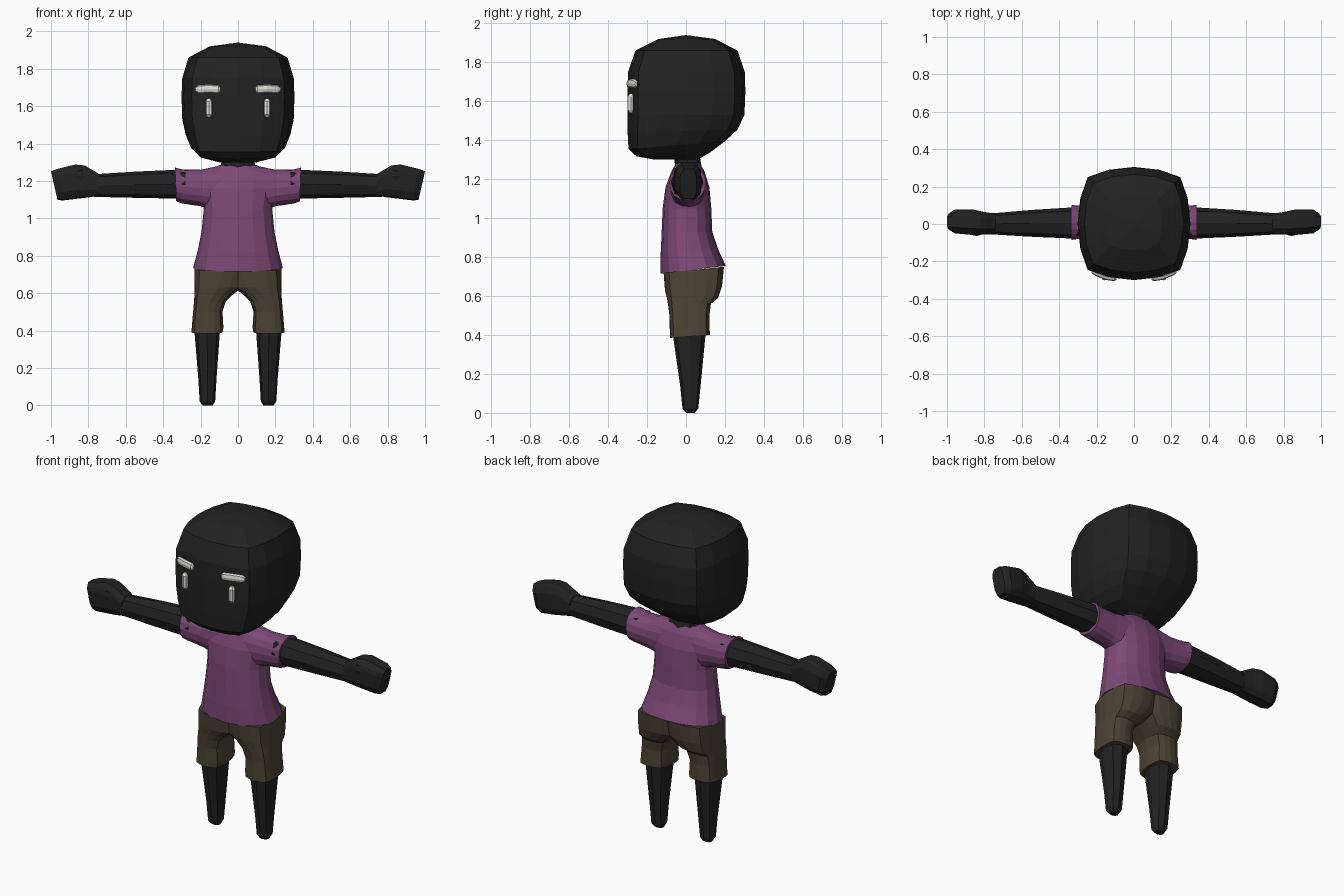
import bpy, bmesh


def material(name, rgb):
    m = bpy.data.materials.new(name)
    m.diffuse_color = (*rgb, 1)
    return m


BLACK = material("charcoal", (0.016, 0.016, 0.016))
PURPLE = material("plum", (0.205, 0.065, 0.185))
BROWN = material("dark_brown", (0.075, 0.056, 0.036))
WHITE = material("pale_grey", (0.72, 0.72, 0.69))


def section(corner):
    """Closed unit outline, built from one quarter turned four times."""
    pts = []
    for c, s in ((1, 0), (0, 1), (-1, 0), (0, -1)):
        pts += [(u * c - v * s, u * s + v * c) for u, v in corner]
    return pts


BOXY = section([(1, 0), (0.95, 0.45), (0.82, 0.82), (0.45, 0.95)])
ROUND = section([(1, 0), (0.93, 0.42), (0.74, 0.74), (0.42, 0.93)])
OCTA = section([(1, 0), (0.76, 0.76)])
BEVEL = section([(1, -0.5), (1, 0.5), (0.72, 0.9)])


def mix(a, b, t):
    return a + (b - a) * (t + 1) / 2


def ring_z(sec, x0, x1, y0, y1, z_front, z_back):
    """Horizontal ring, which may tilt between front and back."""
    return [(mix(x0, x1, u), mix(y0, y1, v), mix(z_front, z_back, v)) for u, v in sec]


def ring_x(sec, x_low, x_top, y0, y1, z0, z1):
    """Upright ring across a limb that runs along x."""
    return [(mix(x_low, x_top, v), mix(y0, y1, u), mix(z0, z1, v)) for u, v in sec]


def loft(name, rings, mat, mirror=False):
    bm = bmesh.new()
    rows = [[bm.verts.new(p) for p in r] for r in rings]
    n = len(rows[0])
    for a, b in zip(rows, rows[1:]):
        for i in range(n):
            j = (i + 1) % n
            bm.faces.new((a[i], a[j], b[j], b[i]))
    bm.faces.new(rows[0])
    bm.faces.new(rows[-1])
    bmesh.ops.remove_doubles(bm, verts=bm.verts, dist=0.0005)
    bmesh.ops.recalc_face_normals(bm, faces=bm.faces)
    mesh = bpy.data.meshes.new(name)
    bm.to_mesh(mesh)
    bm.free()
    mesh.materials.append(mat)
    ob = bpy.data.objects.new(name, mesh)
    bpy.context.collection.objects.link(ob)
    if mirror:
        ob.modifiers.new("mirror", "MIRROR").use_mirror_merge = False
    return ob


def centred(sec, rows):
    return [ring_z(sec, -hx, hx, *r) for hx, *r in rows]


# Head: rounded block, flat face, underside rising to the back
loft("head", centred(BOXY, [
    (0.10, -0.16, 0.06, 1.300, 1.300),
    (0.20, -0.255, 0.12, 1.318, 1.335),
    (0.25, -0.295, 0.20, 1.355, 1.395),
    (0.28, -0.30, 0.265, 1.44, 1.455),
    (0.298, -0.30, 0.30, 1.53, 1.53),
    (0.302, -0.30, 0.305, 1.65, 1.65),
    (0.298, -0.298, 0.302, 1.75, 1.75),
    (0.265, -0.26, 0.265, 1.86, 1.86),
    (0.15, -0.14, 0.15, 1.92, 1.92),
    (0.0, 0.0, 0.0, 1.94, 1.94)]), BLACK)

# Neck
loft("neck", centred(OCTA, [
    (0.10, -0.055, 0.085, 1.24, 1.24),
    (0.085, -0.06, 0.07, 1.32, 1.32)]), BLACK)

# Shirt body, flared hem longer behind
loft("shirt_body", centred(ROUND, [
    (0.24, -0.13, 0.205, 0.715, 0.755),
    (0.215, -0.13, 0.165, 0.82, 0.84),
    (0.195, -0.125, 0.135, 0.93, 0.93),
    (0.183, -0.12, 0.13, 1.05, 1.05),
    (0.20, -0.105, 0.12, 1.16, 1.16),
    (0.19, -0.075, 0.095, 1.24, 1.24),
    (0.10, -0.05, 0.07, 1.285, 1.285)]), PURPLE)

# Sleeves
loft("sleeve", [ring_x(ROUND, *r) for r in [
    (0.10, 0.08, -0.085, 0.10, 1.03, 1.285),
    (0.20, 0.20, -0.075, 0.095, 1.065, 1.26),
    (0.30, 0.30, -0.08, 0.098, 1.08, 1.262),
    (0.33, 0.337, -0.085, 0.102, 1.09, 1.272)]], PURPLE, True)

# Arms ending in mitten hands with a slanted tip
loft("arm", [ring_x(OCTA, *r) for r in [
    (0.28, 0.28, -0.08, 0.092, 1.105, 1.262),
    (0.55, 0.55, -0.068, 0.075, 1.11, 1.25),
    (0.77, 0.77, -0.055, 0.056, 1.115, 1.236)]], BLACK, True)
loft("hand", [ring_x(BEVEL, *r) for r in [
    (0.75, 0.74, -0.055, 0.056, 1.12, 1.236),
    (0.80, 0.82, -0.057, 0.065, 1.112, 1.283),
    (0.86, 0.87, -0.058, 0.078, 1.105, 1.288),
    (0.935, 0.965, -0.05, 0.078, 1.096, 1.265),
    (0.965, 1.0, -0.03, 0.055, 1.098, 1.252)]], BLACK, True)
loft("thumb", [ring_x(OCTA, *r) for r in [
    (0.79, 0.79, -0.05, -0.01, 1.20, 1.25),
    (0.84, 0.84, -0.064, -0.01, 1.19, 1.265),
    (0.89, 0.89, -0.055, -0.01, 1.20, 1.25)]], BLACK, True)

# Shorts: each half overlaps the middle, then splits into a leg below the crotch
loft("shorts", [ring_z(BOXY, *r) for r in [
    (0.082, 0.25, -0.083, 0.122, 0.385, 0.40),
    (0.078, 0.247, -0.083, 0.122, 0.415, 0.42),
    (0.083, 0.24, -0.085, 0.12, 0.50, 0.50),
    (0.065, 0.235, -0.092, 0.128, 0.555, 0.56),
    (0.03, 0.233, -0.098, 0.165, 0.59, 0.59),
    (-0.03, 0.233, -0.108, 0.185, 0.63, 0.65),
    (-0.06, 0.232, -0.115, 0.195, 0.72, 0.75)]], BROWN, True)

# Legs tapering to rounded feet
loft("leg", [ring_z(OCTA, *r) for r in [
    (0.135, 0.19, 0.0, 0.045, 0.0, 0.0),
    (0.122, 0.205, -0.018, 0.063, 0.022, 0.022),
    (0.115, 0.212, -0.03, 0.075, 0.14, 0.14),
    (0.095, 0.235, -0.07, 0.102, 0.42, 0.42)]], BLACK, True)

# Eyes
loft("eye", [ring_z(OCTA, *r) for r in [
    (0.147, 0.165, -0.29, -0.27, 1.54, 1.54),
    (0.138, 0.174, -0.301, -0.265, 1.555, 1.555),
    (0.138, 0.174, -0.301, -0.265, 1.625, 1.625),
    (0.147, 0.165, -0.29, -0.27, 1.64, 1.64)]], WHITE, True)

# Eyebrows wrapping round the face
loft("eyebrow", [ring_x(OCTA, *r) for r in [
    (0.093, 0.093, -0.298, -0.27, 1.677, 1.702),
    (0.105, 0.105, -0.306, -0.27, 1.668, 1.712),
    (0.155, 0.155, -0.298, -0.262, 1.670, 1.716),
    (0.212, 0.212, -0.274, -0.24, 1.668, 1.712),
    (0.226, 0.226, -0.262, -0.24, 1.677, 1.702)]], WHITE, True)
